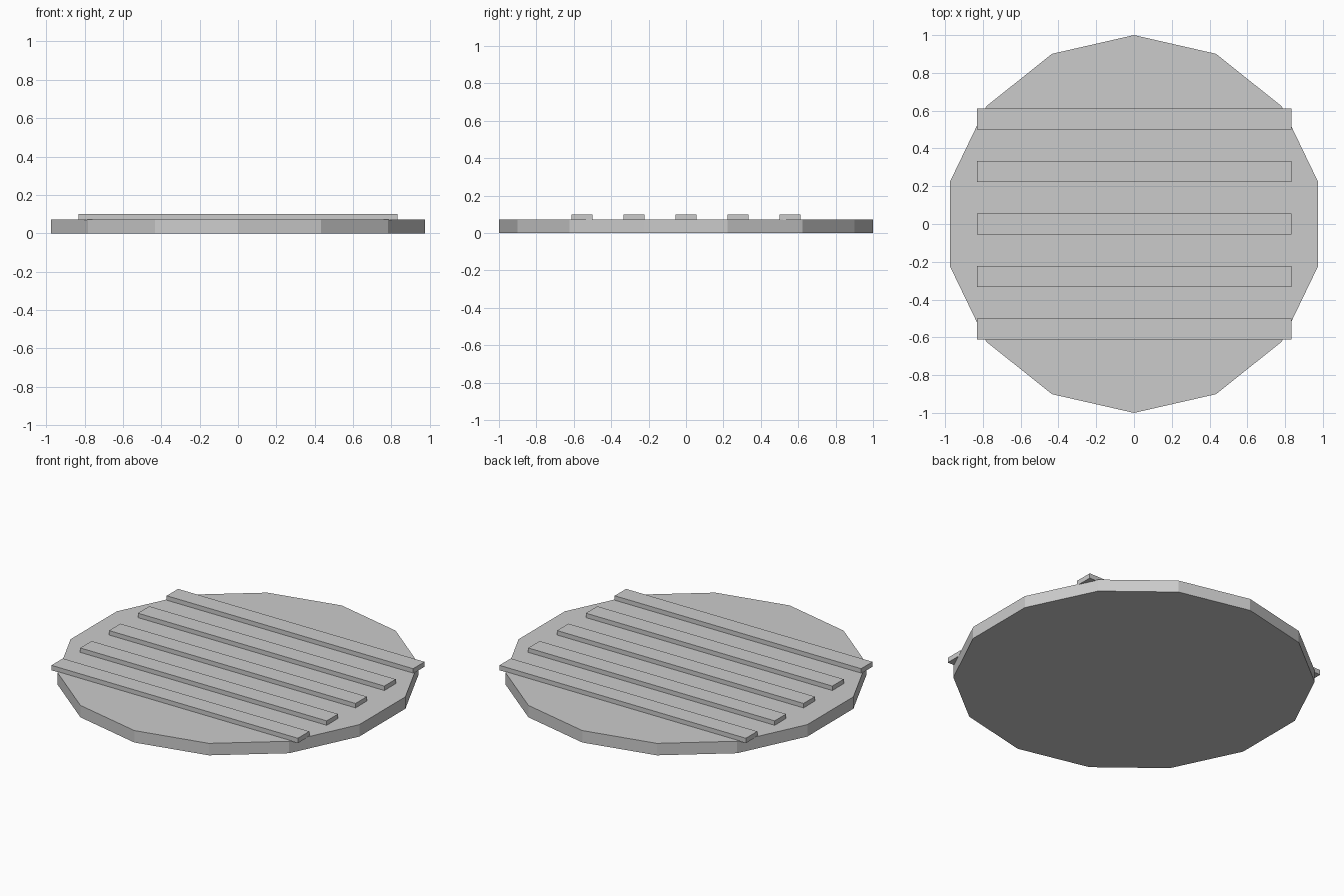
import bpy
from math import pi

cube = bpy.data.objects.get("Cube")
if cube:
    bpy.data.objects.remove(cube, do_unlink=True)

# One plain grey for everything
grey = bpy.data.materials.new("light_grey")
grey.use_nodes = True
colour = (0.6, 0.6, 0.6, 1)
grey.diffuse_color = colour
grey.node_tree.nodes["Principled BSDF"].inputs["Base Color"].default_value = colour

DISC_TOP = 0.073
BAR_BOTTOM, BAR_TOP = 0.07, 0.10


def finish(name):
    obj = bpy.context.object
    obj.name = name
    obj.data.materials.append(grey)
    bpy.ops.object.transform_apply(location=False, rotation=True, scale=True)


# Fourteen-sided base with corners at front and back
bpy.ops.mesh.primitive_cylinder_add(vertices=14, radius=1, depth=DISC_TOP,
                                    location=(0, 0, DISC_TOP / 2),
                                    rotation=(0, 0, pi))
finish("base_disc")

# Five evenly spaced raised bars; the outer two overhang the rim
for i in range(-2, 3):
    bpy.ops.mesh.primitive_cube_add(size=1, location=(0, i * 0.278, (BAR_BOTTOM + BAR_TOP) / 2))
    bpy.context.object.scale = (1.665, 0.11, BAR_TOP - BAR_BOTTOM)
    finish(f"raised_bar_{i + 3}")
